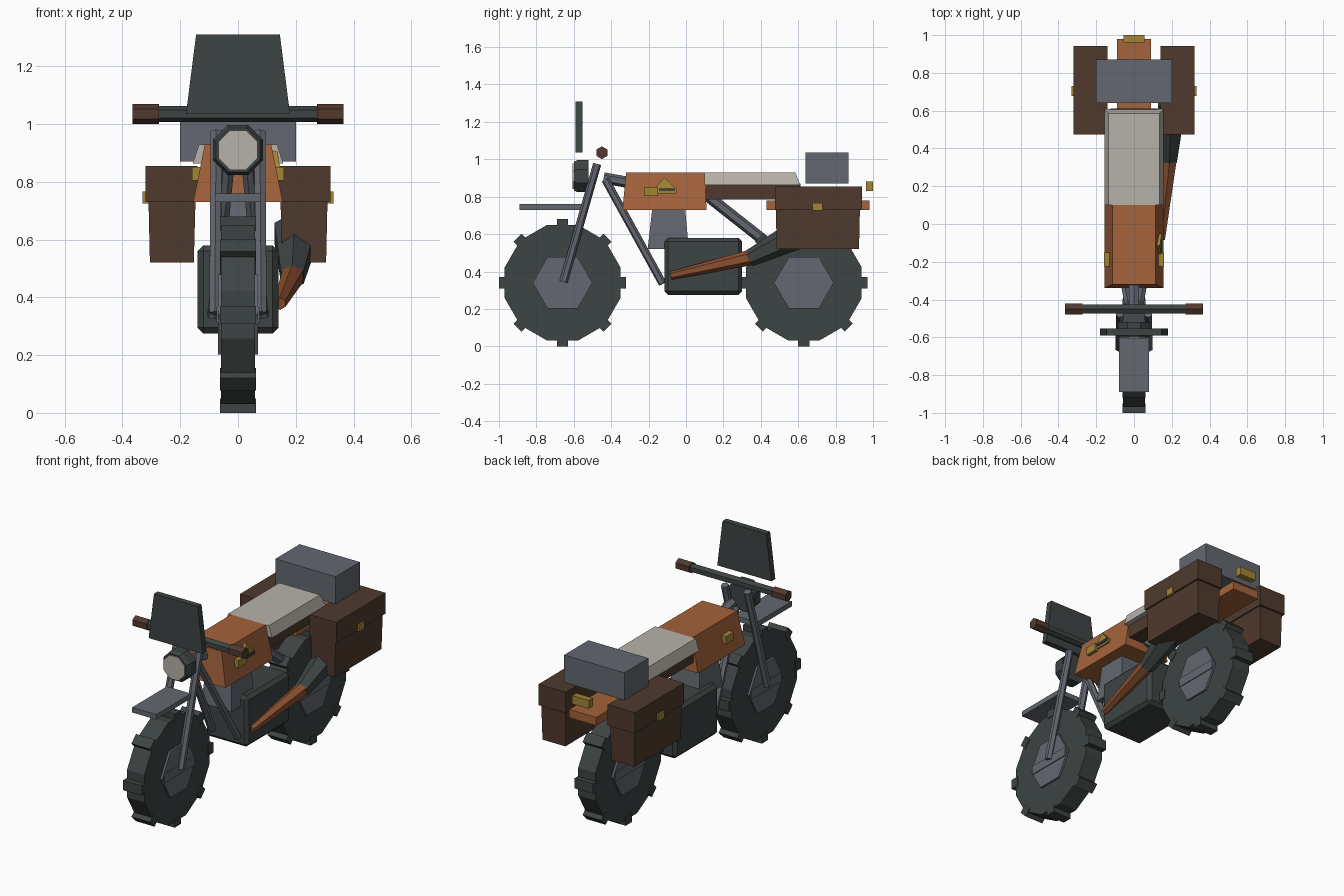
import bpy, bmesh, math
from mathutils import Vector

if "Cube" in bpy.data.objects:
    bpy.data.objects.remove(bpy.data.objects["Cube"])


def mat(name, rgb):
    m = bpy.data.materials.new(name)
    m.diffuse_color = (*rgb, 1)
    m.use_nodes = True
    m.node_tree.nodes["Principled BSDF"].inputs["Base Color"].default_value = m.diffuse_color
    return m


CHAR = mat("charcoal", (0.047, 0.057, 0.056))
GREY = mat("steel grey", (0.125, 0.138, 0.16))
ORANGE = mat("burnt orange", (0.37, 0.125, 0.044))
RUST = mat("rust", (0.26, 0.08, 0.03))
BROWN = mat("leather brown", (0.08, 0.042, 0.027))
CREAM = mat("cream", (0.47, 0.445, 0.40))
BRASS = mat("brass", (0.36, 0.235, 0.036))


def finish(name, bm, m):
    bmesh.ops.recalc_face_normals(bm, faces=bm.faces)
    me = bpy.data.meshes.new(name)
    bm.to_mesh(me)
    bm.free()
    me.materials.append(m)
    ob = bpy.data.objects.new(name, me)
    bpy.context.collection.objects.link(ob)
    return ob


def loft(name, ring_a, ring_b, m):
    """Closed solid between two matching rings of points."""
    bm = bmesh.new()
    a = [bm.verts.new(p) for p in ring_a]
    b = [bm.verts.new(p) for p in ring_b]
    n = len(a)
    bm.faces.new(a)
    bm.faces.new(b)
    for i in range(n):
        j = (i + 1) % n
        bm.faces.new((a[i], a[j], b[j], b[i]))
    return finish(name, bm, m)


def rect(x, y, z):
    return [(x[0], y[0], z), (x[1], y[0], z), (x[1], y[1], z), (x[0], y[1], z)]


def box(name, x, y, z, m, top_x=None, top_y=None):
    """Box by ranges, optionally with a different top rectangle."""
    return loft(name, rect(x, y, z[0]), rect(top_x or x, top_y or y, z[1]), m)


def tube(name, p, q, r1, r2, m, sides=6):
    p, q = Vector(p), Vector(q)
    rot = (q - p).to_track_quat('Z', 'Y')

    def ring(c, r):
        return [c + rot @ Vector((r * math.cos(t), r * math.sin(t), 0))
                for t in (2 * math.pi * (i + 0.5) / sides for i in range(sides))]
    return loft(name, ring(p, r1), ring(q, r2), m)


def disc(name, c, r, half, sides, phase, m):
    """Polygon wheel slice with its axis along x."""
    pts = [(c[0] + r * math.cos(t), c[1] + r * math.sin(t))
           for t in (2 * math.pi * i / sides + phase for i in range(sides))]
    return loft(name, [(-half, *p) for p in pts], [(half, *p) for p in pts], m)


# Wheels: twelve-sided tyre, eight lugs, six-sided hub, axle bar
def wheel(label, cy, cz=0.34):
    disc(label + "_tyre", (cy, cz), 0.32, 0.058, 12, math.pi / 12, CHAR)
    for i in range(8):
        a = i * math.pi / 4
        u = Vector((0, math.cos(a), math.sin(a)))
        t = Vector((0, -math.sin(a), math.cos(a))) * 0.03
        c = Vector((0, cy, cz))

        def ring(r):
            return [c + u * r + t * s + Vector((x, 0, 0))
                    for s, x in ((-1, -.062), (1, -.062), (1, .062), (-1, .062))]
        loft(f"{label}_lug_{i}", ring(0.29), ring(0.34), CHAR)
    disc(label + "_hub", (cy, cz), 0.16, 0.07, 6, 0, GREY)
    box(label + "_axle_bar", (-.075, .075), (cy - .145, cy + .145), (cz - .027, cz + .027), GREY)


wheel("front_wheel", -0.66)
wheel("rear_wheel", 0.63)

# Engine and cylinder
engine = box("engine", (-.14, .14), (-.115, .3), (.275, .58), CHAR)
bev = engine.modifiers.new("bevel", 'BEVEL')
bev.width, bev.segments = 0.02, 1
box("cylinder_block", (-.1, .1), (-.205, .015), (.52, .74), GREY, (-.085, .085), (-.18, -.005))

# Frame tubes
tube("top_tube", (0, -.44, .9), (0, .12, .8), .03, .03, GREY)
tube("rear_strut", (0, .12, .8), (0, .5, .5), .03, .03, GREY)
for s, side in ((-1, "left"), (1, "right")):
    tube("down_tube_" + side, (s * .03, -.43, .89), (s * .085, -.125, .335), .022, .022, GREY)
    tube("fork_leg_" + side, (s * .075, -.475, .975), (s * .08, -.655, .345), .022, .022, GREY)

# Front fender and headlight
box("front_fender", (-.08, .08), (-.89, -.56), (.73, .76), GREY)
tube("headlight_shell", (0, -.58, .91), (0, -.52, .91), .093, .093, CHAR, 8)
tube("headlight_rim", (0, -.6, .91), (0, -.58, .91), .082, .093, CHAR, 8)
tube("headlight_lens", (0, -.606, .91), (0, -.599, .91), .074, .074, CREAM, 8)

# Handlebar, grips and windshield
tube("handlebar", (-.28, -.45, 1.035), (.28, -.45, 1.035), .027, .027, CHAR)
for s, side in ((-1, "left"), (1, "right")):
    tube("grip_" + side, (s * .273, -.45, 1.035), (s * .365, -.45, 1.035), .034, .034, BROWN)
box("windshield", (-.18, .18), (-.59, -.553), (1.035, 1.31), CHAR, (-.145, .145))

# Tank, seat and tail
box("tank", (-.155, .155), (-.34, .11), (.73, .93), ORANGE, (-.115, .115), (-.32, .1))
box("seat_base", (-.125, .125), (.1, .612), (.785, .87), BROWN)
box("seat", (-.157, .157), (.1, .61), (.863, .93), CREAM, (-.135, .135), (.1, .585))
box("tail", (-.09, .09), (.43, .98), (.73, .78), ORANGE)
box("tail_light", (-.055, .055), (.962, 1.0), (.83, .88), BRASS)
box("top_case", (-.2, .2), (.64, .87), (.87, 1.035), GREY)


# Panniers and tank badges on both sides
def span(s, a, b):
    return tuple(sorted((s * a, s * b)))


for s, side in ((-1, "left"), (1, "right")):
    box("pannier_" + side, span(s, .153, .305), (.485, .925), (.52, .74), BROWN,
        span(s, .147, .31), (.48, .93))
    box("pannier_lid_" + side, span(s, .14, .32), (.475, .942), (.73, .855), BROWN)
    box("pannier_latch_" + side, span(s, .3, .33), (.677, .73), (.725, .766), BRASS)
    box("tank_badge_" + side, span(s, .12, .16), (-.225, -.15), (.805, .852), BRASS)

# Filler ornament on the right of the tank
loft("tank_wedge", [(.115, -.17, .84), (.115, -.05, .84), (.115, -.115, .905)],
     [(.147, -.17, .84), (.147, -.05, .84), (.137, -.115, .905)], BRASS)
box("tank_wedge_base", (.12, .148), (-.15, -.05), (.818, .842), BRASS)
box("tank_lever", (.13, .155), (-.145, -.06), (.83, .845), CHAR)

# Exhaust
tube("exhaust_pipe", (.145, -.08, .378), (.19, .345, .475), .022, .042, RUST)
tube("muffler", (.188, .335, .468), (.2, .64, .62), .045, .085, CHAR)
